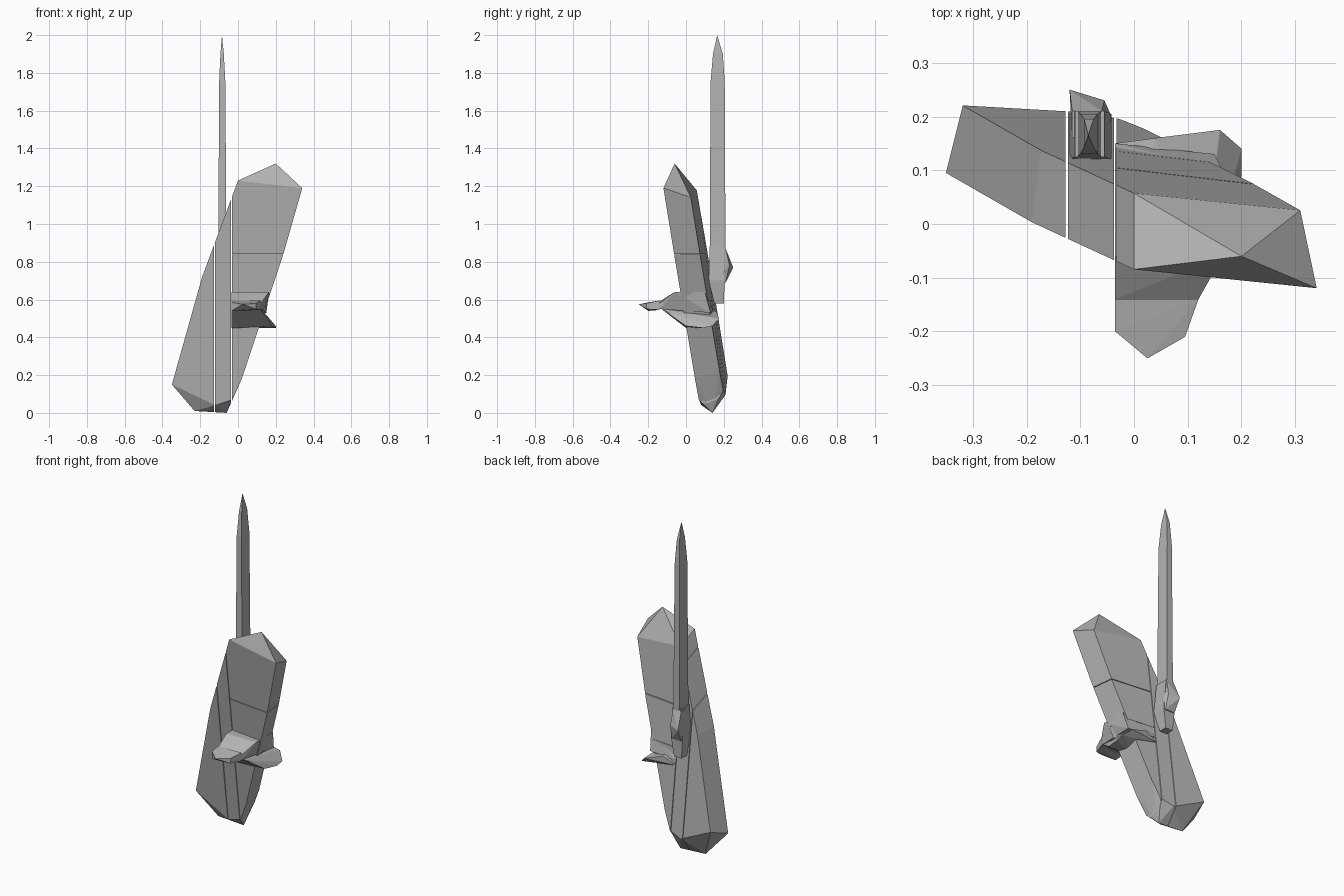
import bpy
import bmesh
from mathutils import Vector

default_cube = bpy.data.objects.get("Cube")
if default_cube:
    bpy.data.objects.remove(default_cube, do_unlink=True)


def make_material(name, shade):
    material = bpy.data.materials.new(name)
    material.use_nodes = True
    colour = (shade, shade, shade, 1)
    material.diffuse_color = colour
    material.node_tree.nodes["Principled BSDF"].inputs["Base Color"].default_value = colour
    return material


stone_grey = make_material("stone grey", 0.45)


def wrap(bm):
    """Wrap the vertices in a clean convex shell."""
    result = bmesh.ops.convex_hull(bm, input=bm.verts[:])
    leftovers = {item for key in ("geom_interior", "geom_unused")
                 for item in result[key] if isinstance(item, bmesh.types.BMVert)}
    bmesh.ops.delete(bm, geom=list(leftovers), context="VERTS")


def chunk(name, points, cuts=()):
    """Build a faceted block, trimmed by (axis, position, side to remove)."""
    bm = bmesh.new()
    for point in points:
        bm.verts.new(point)
    wrap(bm)
    for axis, position, side in cuts:
        normal = Vector((axis == "x", axis == "y", axis == "z")) * side
        geometry = bm.verts[:] + bm.edges[:] + bm.faces[:]
        bmesh.ops.bisect_plane(bm, geom=geometry, plane_co=normal * position * side,
                               plane_no=normal, clear_outer=True)
        bmesh.ops.delete(bm, geom=bm.faces[:], context="FACES_ONLY")
        wrap(bm)
    bmesh.ops.dissolve_limit(bm, angle_limit=0.02, verts=bm.verts[:], edges=bm.edges[:])
    bmesh.ops.recalc_face_normals(bm, faces=bm.faces[:])
    mesh = bpy.data.meshes.new(name)
    bm.to_mesh(mesh)
    bm.free()
    mesh.materials.append(stone_grey)
    block = bpy.data.objects.new(name, mesh)
    bpy.context.collection.objects.link(block)
    return block


def ring(z, left, right, front, back):
    """Four corners of a level rectangle."""
    return [(x, y, z) for x in (left, right) for y in (front, back)]


def lean(x, z):
    """Depth of the leaning front face of the body."""
    return 0.073 - 0.118 * x - 0.128 * z


# Leaning body: front outline, a smaller back outline, crown and keel points
outline = [(-.35, .15), (-.19, .72), (0, 1.23), (.34, 1.19),
           (.24, .84), (.02, .18), (-.03, .07), (-.12, .04)]
thickness, taper, middle = 0.135, 0.91, 0.65
body = [(x, lean(x, z), z) for x, z in outline]
for x, z in outline:
    x, z = x * taper, middle + (z - middle) * taper
    body.append((x, lean(x, z) + thickness, z))
body += [(.2, -.06, 1.32), (-.23, .14, .01), (-.06, .14, 0)]

# The body is divided into panels with narrow seams
gap = 0.002
outer, inner, neck, waist = -0.125, -0.035, 0.84, 0.6
inside = ("x", inner + gap, -1)
chunk("body_outer_panel", body, [("x", outer - gap, 1)])
chunk("body_middle_panel", body, [("x", outer + gap, -1), ("x", inner - gap, 1)])
chunk("body_upper_panel", body, [inside, ("z", neck + gap, -1)])
chunk("body_centre_panel", body, [inside, ("z", neck - gap, 1), ("z", waist, -1)])
chunk("body_lower_panel", body, [inside, ("z", waist - gap, 1)])

# Projecting ledge around the waist
chunk("ledge_top", ring(.64, inner, .165, -.06, .1)
      + [(inner, -.14, .59), (.12, -.14, .58), (inner, -.14, .55), (.12, -.14, .55),
         (.15, .13, .53), (inner, .15, .53)])
chunk("ledge_base", [(inner, -.13, .55), (.12, -.13, .55), (.14, -.09, .53),
                     (inner, 0, .45), (.18, 0, .46), (.2, .09, .45), (.2, .14, .46),
                     (.16, .175, .5), (.04, .16, .54), (inner, .15, .5)])
chunk("ledge_tip", [(x, y, z) for x, y in ((inner, -.14), (.12, -.14))
                    for z in (.545, .595)]
      + [(inner, -.2, .54), (inner, -.2, .585), (.095, -.21, .55),
         (.095, -.21, .58), (.025, -.25, .575)])

# Upright blade with a faceted point
chunk("blade", ring(.7, -.105, -.06, .125, .21) + ring(1.1, -.103, -.062, .122, .21)
      + ring(1.75, -.1, -.067, .13, .205) + ring(1.9, -.093, -.075, .143, .195)
      + [(-.085, .165, 2)])

# Grip behind the body, with a knuckle at the back
chunk("blade_grip", ring(.58, -.11, -.06, .15, .2) + ring(.88, -.11, -.055, .125, .21)
      + ring(.7, -.12, -.042, .12, .205))
chunk("grip_knuckle", ring(.87, -.115, -.06, .16, .21) + ring(.69, -.115, -.05, .16, .21)
      + [(-.12, .25, .77), (-.055, .23, .78), (-.042, .2, .75)])
